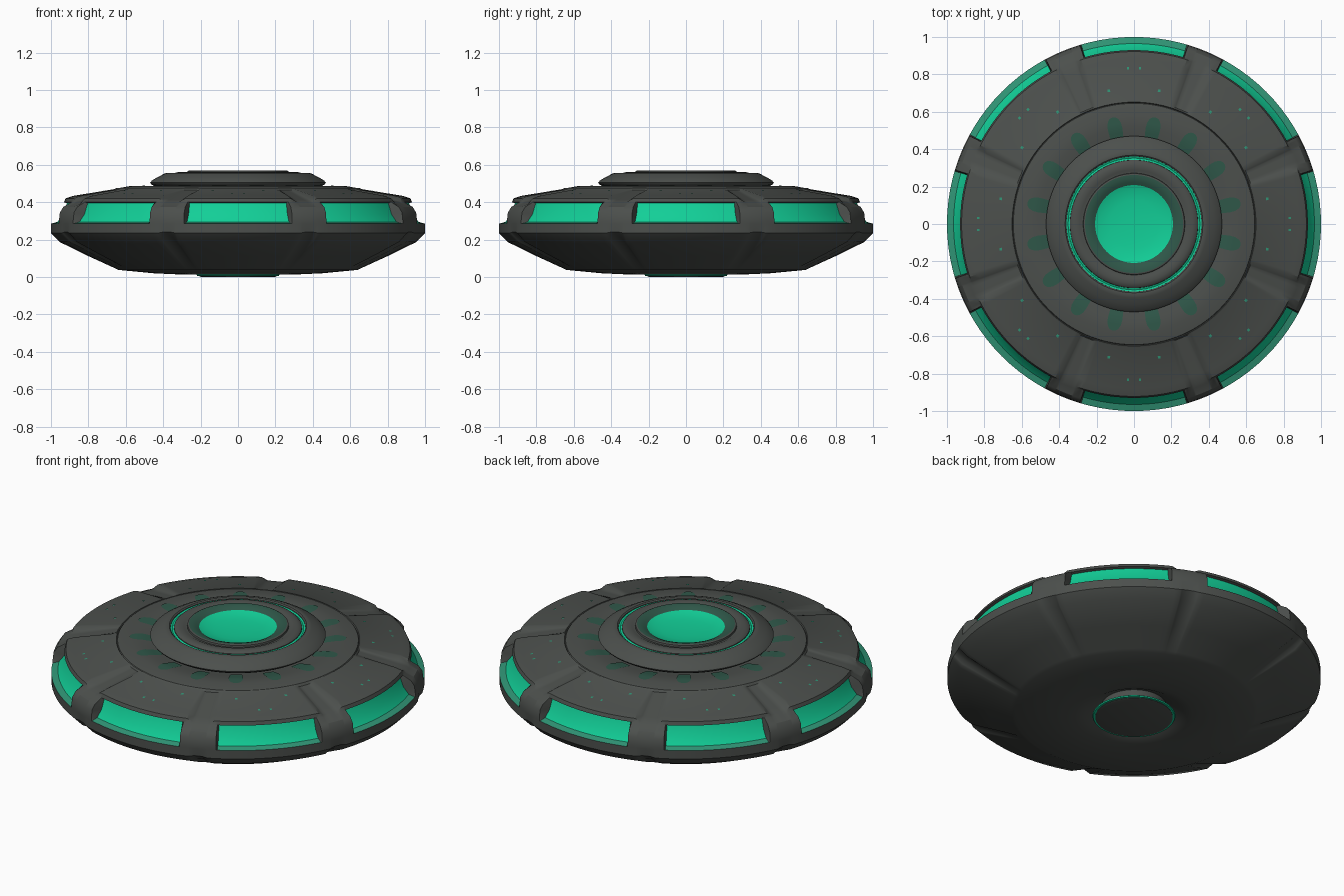
import bpy, bmesh, math

if "Cube" in bpy.data.objects:
    bpy.data.objects.remove(bpy.data.objects["Cube"])

def material(name, rgb):
    m = bpy.data.materials.new(name)
    m.diffuse_color = (*rgb, 1)
    m.use_nodes = True
    m.node_tree.nodes["Principled BSDF"].inputs["Base Color"].default_value = m.diffuse_color
    return m

HULL = material("dark grey hull", (0.072, 0.079, 0.073))
GLOW = material("bright green glow", (0.006, 0.62, 0.31))
MID = material("dull green glow", (0.03, 0.30, 0.18))
DIM = material("dim green glow", (0.028, 0.095, 0.066))

def finish(name, bm, mats, angle=30):
    bmesh.ops.remove_doubles(bm, verts=bm.verts, dist=1e-5)
    me = bpy.data.meshes.new(name)
    bm.to_mesh(me)
    bm.free()
    ob = bpy.data.objects.new(name, me)
    bpy.context.collection.objects.link(ob)
    for m in mats:
        me.materials.append(m)
    bpy.ops.object.select_all(action='DESELECT')
    ob.select_set(True)
    bpy.context.view_layer.objects.active = ob
    bpy.ops.object.shade_smooth_by_angle(angle=math.radians(angle))
    return ob

def polar(r, deg, z):
    a = math.radians(deg)
    return (r * math.cos(a), r * math.sin(a), z)

def sweep(name, angles, profile_at, mats, mat_rule=None, angle=30):
    """Closed ring of profiles; profile_at(angle) gives (r, z) points."""
    bm = bmesh.new()
    cols = [[bm.verts.new(polar(r, a, z)) for r, z in profile_at(a)] for a in angles]
    n = len(cols)
    for j in range(n):
        c, d = cols[j], cols[(j + 1) % n]
        for i in range(len(c) - 1):
            f = bm.faces.new((c[i], d[i], d[i + 1], c[i + 1]))
            if mat_rule:
                f.material_index = mat_rule(i, angles[j], angles[(j + 1) % n])
    return finish(name, bm, mats, angle)

def lathe(name, profile, mat, n=96, angle=35):
    return sweep(name, [360 * k / n for k in range(n)], lambda a: profile, [mat], angle=angle)

# Hull: panel profile (through a window) blended into rib profile (between windows)
BAND = [(0.645, 0.474), (0.58, 0.486), (0.52, 0.486), (0.46, 0.474), (0.40, 0.465)]
BELLY = [(0.16, 0.08), (0.20, 0.062), (0.26, 0.03), (0.32, 0.014), (0.45, 0.02),
         (0.64, 0.038), (0.66, 0.048)]
PANEL = [(0.80, 0.112), (0.955, 0.188), (1.0, 0.235), (1.0, 0.285),
         (0.965, 0.295), (0.935, 0.335), (0.915, 0.395),
         (0.93, 0.40), (0.922, 0.42), (0.88, 0.434), (0.66, 0.470)]
RIB = [(0.80, 0.124), (0.94, 0.20), (0.995, 0.24), (1.0, 0.285),
       (1.0, 0.30), (0.995, 0.345), (0.975, 0.375),
       (0.935, 0.392), (0.92, 0.402), (0.87, 0.413), (0.66, 0.464)]
# angles over which each row changes from panel to rib
FADE = [(19.5, 21.2)] * 4 + [(16.4, 16.8)] * 3 + [(17.8, 20.0)] * 4

def from_window(a):
    return abs((a + 22.5) % 45 - 22.5)

def hull_profile(a):
    off = from_window(a)
    mid = []
    for p, r, (lo, hi) in zip(PANEL, RIB, FADE):
        w = min(1, max(0, (off - lo) / (hi - lo)))
        mid.append((p[0] + (r[0] - p[0]) * w, p[1] + (r[1] - p[1]) * w))
    return BELLY + mid + [(0.652, 0.475), (0.648, 0.469)] + BAND

def hull_mat(i, a, b):
    row = i - len(BELLY)
    if max(from_window(a), from_window(b)) < 16.5 and 3 <= row <= 5:
        return 2 if row == 3 else 1
    return 0

half = [3.5, 7, 10.5, 14, 16.4, 16.8, 17.8, 19.5, 20, 21.2]
offsets = [-a for a in reversed(half)] + [0] + half + [22.5]
sweep("saucer_hull", [45 * k + o for k in range(8) for o in offsets],
      hull_profile, [HULL, GLOW, MID], hull_mat)

# Turret on top
lathe("turret_ring", [(0.40, 0.466), (0.445, 0.484), (0.464, 0.496), (0.47, 0.505),
                      (0.46, 0.516), (0.43, 0.534), (0.395, 0.552), (0.38, 0.557),
                      (0.368, 0.556), (0.361, 0.55), (0.36, 0.538)], HULL)
lathe("turret_glow_ring", [(0.361, 0.546), (0.352, 0.542), (0.343, 0.546)], GLOW)
lathe("inner_ring", [(0.343, 0.538), (0.342, 0.55), (0.334, 0.558), (0.315, 0.562),
                     (0.29, 0.561), (0.28, 0.556), (0.272, 0.556), (0.27, 0.566),
                     (0.262, 0.569), (0.245, 0.568)], HULL)
lathe("dish_rim", [(0.262, 0.570), (0.245, 0.569), (0.225, 0.562), (0.208, 0.553)], DIM)
lathe("glowing_dish", [(0.208, 0.553), (0.18, 0.543), (0.13, 0.536), (0.07, 0.532),
                       (0, 0.531)], GLOW)

# Hatch hanging in the hollow underneath
lathe("hatch_disc", [(0, 0), (0.195, 0), (0.207, 0.004), (0.207, 0.012)], HULL)
lathe("hatch_glow_ring", [(0.207, 0.006), (0.218, 0.006), (0.222, 0.012), (0.21, 0.02)], GLOW)
lathe("hatch_neck", [(0.16, 0.085), (0.172, 0.08), (0.175, 0.07), (0.175, 0.018),
                     (0.21, 0.02)][::-1], HULL)

def top_z(r):
    pts = [(0.88, 0.434), (0.66, 0.470)] + BAND
    for (r1, z1), (r2, z2) in zip(pts, pts[1:]):
        if r2 <= r <= r1:
            return z1 + (z2 - z1) * (r1 - r) / (r1 - r2)
    return pts[0][1]

def plates(name, places, stations, mat):
    """Thin plates laid on the roof; stations are (radius, half width)."""
    bm = bmesh.new()
    for a in places:
        rows = []
        for r, w in stations:
            d = math.degrees(w / r)
            rows.append([bm.verts.new(polar(r, a + s * d, top_z(r) + 0.003)) for s in (-1, 1)])
        for p, q in zip(rows, rows[1:]):
            bm.faces.new((p[0], q[0], q[1], p[1]))
    return finish(name, bm, [mat])

# Sixteen dim lights around the turret
plates("turret_lights", [11.25 + 22.5 * k for k in range(16)],
       [(0.445, 0.03), (0.46, 0.034), (0.49, 0.037), (0.52, 0.039), (0.545, 0.037),
        (0.565, 0.029), (0.575, 0.019), (0.58, 0.008)], DIM)

# Small marker lights on each roof panel
plates("outer_markers", [45 * k + s * 2.2 for k in range(8) for s in (-1, 1)],
       [(0.827, 0.006), (0.841, 0.006)], MID)
plates("inner_markers", [45 * k + s * 10.7 for k in range(8) for s in (-1, 1)],
       [(0.718, 0.007), (0.732, 0.007)], MID)
